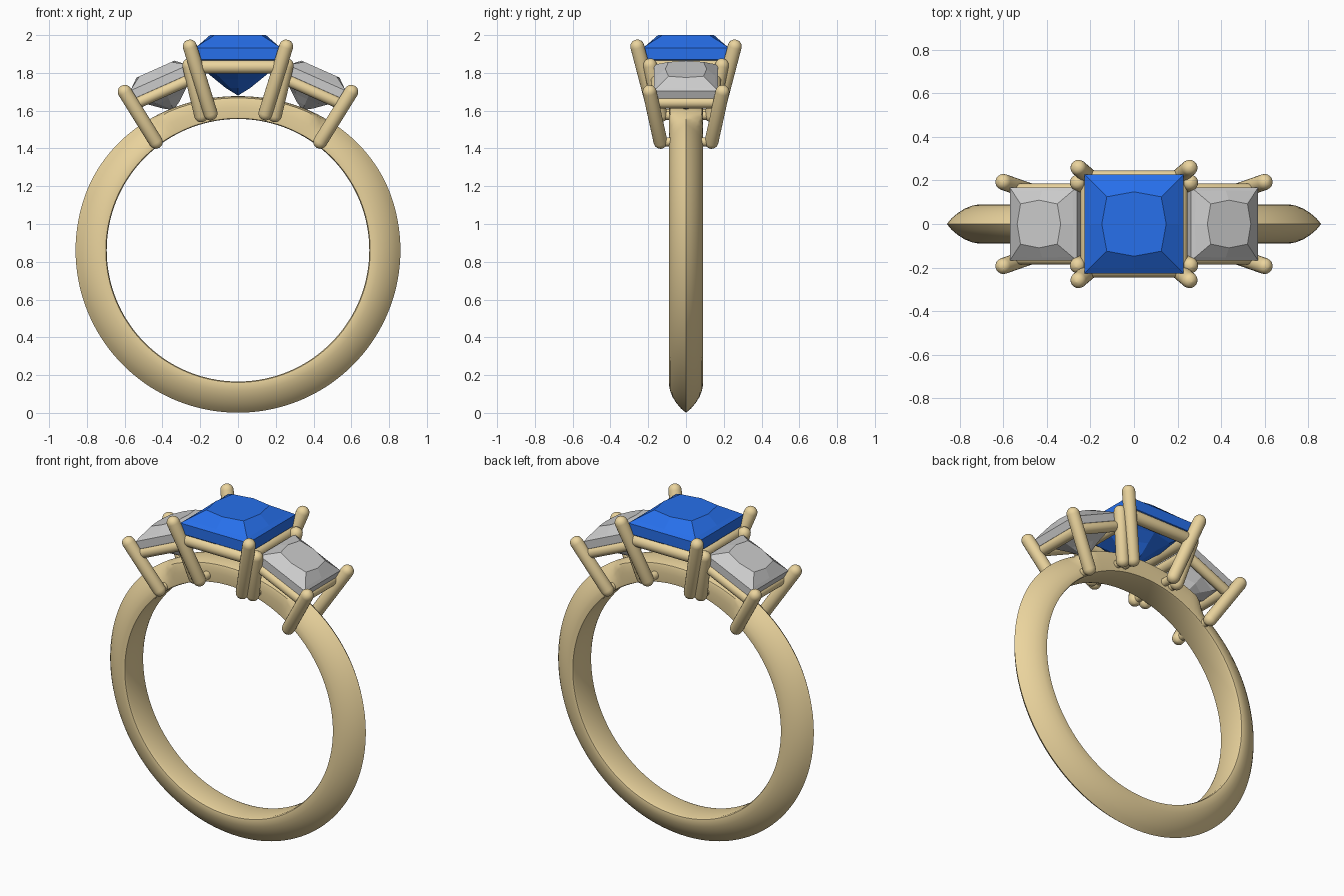
import bpy, bmesh, math
from mathutils import Vector, Matrix

if "Cube" in bpy.data.objects:
    bpy.data.objects.remove(bpy.data.objects["Cube"])

def material(name, col):
    m = bpy.data.materials.new(name)
    m.diffuse_color = (*col, 1)
    m.use_nodes = True
    m.node_tree.nodes["Principled BSDF"].inputs["Base Color"].default_value = m.diffuse_color
    return m

GOLD = material("gold", (0.83, 0.66, 0.34))
BLUE = material("blue_gem", (0.02, 0.16, 0.83))

def finish(bm, name, mat=None, smooth=None):
    bmesh.ops.recalc_face_normals(bm, faces=bm.faces)
    me = bpy.data.meshes.new(name)
    bm.to_mesh(me)
    bm.free()
    ob = bpy.data.objects.new(name, me)
    bpy.context.collection.objects.link(ob)
    if mat:
        me.materials.append(mat)
    if smooth:
        bpy.ops.object.select_all(action='DESELECT')
        ob.select_set(True)
        bpy.context.view_layer.objects.active = ob
        bpy.ops.object.shade_smooth_by_angle(angle=math.radians(smooth))
    return ob

def bridge(bm, a, b):
    n = len(a)
    for i in range(n):
        bm.faces.new((a[i], a[(i + 1) % n], b[(i + 1) % n], b[i]))

def capsule(bm, a, b, r, n=20):
    # round-ended rod from a to b
    a, b = Vector(a), Vector(b)
    d = b - a
    rot = d.to_track_quat('Z', 'Y').to_matrix()
    prof = [(math.cos(t) * r, math.sin(t) * r + (d.length if t >= 0 else 0))
            for t in [math.radians(k) for k in (-88, -60, -40, -20, -0.01, 0.01, 20, 40, 60, 88)]]
    rings = [[bm.verts.new(a + rot @ Vector((q * math.cos(2 * math.pi * i / n),
              q * math.sin(2 * math.pi * i / n), z))) for i in range(n)] for q, z in prof]
    for p, q in zip(rings, rings[1:]):
        bridge(bm, p, q)
    bm.faces.new(rings[0])
    bm.faces.new(rings[-1])

# Knife-edge band that thins and flattens under the stones
def band():
    bm = bmesh.new()
    knife = [(0, .075), (.03, .088), (.12, .09), (.3, .084), (.5, .071), (.7, .05), (.87, .026)]
    flat = [(0, .075), (.03, .088), (.12, .09), (.5, .09), (.8, .09), (.92, .085), (.99, .05)]
    step = lambda x: (lambda c: c * c * (3 - 2 * c))(min(1, max(0, x)))
    N, rings = 144, []
    for i in range(N):
        a = 2 * math.pi * i / N
        phi = math.degrees(min(a, 2 * math.pi - a))
        w = 1 - step((phi - 27) / 9)
        t = 0.121 + 0.044 * step(phi / 70)
        half = [(k[0] * (1 - w) + f[0] * w, k[1] * (1 - w) + f[1] * w) for k, f in zip(knife, flat)]
        sec = half + [(1, 0)] + [(h, -y) for h, y in reversed(half)]
        rings.append([bm.verts.new((math.sin(a) * (0.695 + h * t), y,
                      0.861 + math.cos(a) * (0.695 + h * t))) for h, y in sec])
    for i in range(N):
        bridge(bm, rings[i], rings[(i + 1) % N])
    finish(bm, "band", GOLD, 35)

# Square-cut gem in its own frame: table at z = 0, girdle half width 0.228
def gem(name, M, mat=None):
    bm = bmesh.new()
    # corner half width, mid-side half width, height
    loops = [(.125, .148, 0), (.205, .208, -.052), (.228, .228, -.068), (.228, .228, -.13),
             (.14, .175, -.19), (.085, .12, -.235), (.04, .065, -.28)]
    rings = []
    for c, m, z in loops:
        pts = []
        for k in range(4):
            R = Matrix.Rotation(k * math.pi / 2, 3, 'Z')
            pts += [R @ Vector((c, c, z)), R @ Vector((0, m, z))]
        rings.append([bm.verts.new(M @ p) for p in pts])
    for a, b in zip(rings, rings[1:]):
        bridge(bm, a, b)
    bm.faces.new(rings[0])
    tip = bm.verts.new(M @ Vector((0, 0, -.32)))
    last = rings[-1]
    for i in range(8):
        bm.faces.new((last[i], last[(i + 1) % 8], tip))
    finish(bm, name, mat)

# Square rail under a gem
def rail(name, M, s):
    bm = bmesh.new()
    c = [M @ Vector((x * .21, y * .21, -.168)) for x, y in ((1, 1), (-1, 1), (-1, -1), (1, -1))]
    for i in range(4):
        capsule(bm, c[i], c[(i + 1) % 4], .036 * s)
    finish(bm, name, GOLD, 40)

# Four prongs given as (top, bottom) pairs on the front, mirrored to the back
def prongs(name, pairs, r):
    bm = bmesh.new()
    for t, b in pairs:
        for s in (-1, 1):
            capsule(bm, (b[0], s * b[1], b[2]), (t[0], s * t[1], t[2]), r)
        # cross tie through the band
        capsule(bm, (b[0], -b[1], b[2]), (b[0], b[1], b[2]), .024)
    finish(bm, name, GOLD, 40)

band()

# Centre setting
Mc = Matrix.Translation((0, 0, 2))
gem("centre_gem", Mc, BLUE)
rail("centre_rail", Mc, 1)
prongs("centre_prongs", [((s * .255, .258, 1.94), (s * .145, .165, 1.585)) for s in (-1, 1)], .037)

# Tilted side settings
for s, side in ((-1, "left"), (1, "right")):
    M = (Matrix.Translation((s * .437, 0, 1.82)) @ Matrix.Rotation(s * math.radians(24), 4, 'Y')
         @ Matrix.Scale(.74, 4))
    gem(side + "_gem", M)
    rail(side + "_rail", M, .85)
    prongs(side + "_prongs", [((s * .6, .193, 1.7), (s * .435, .135, 1.435)),
                              ((s * .258, .19, 1.84), (s * .195, .135, 1.575))], .037)
